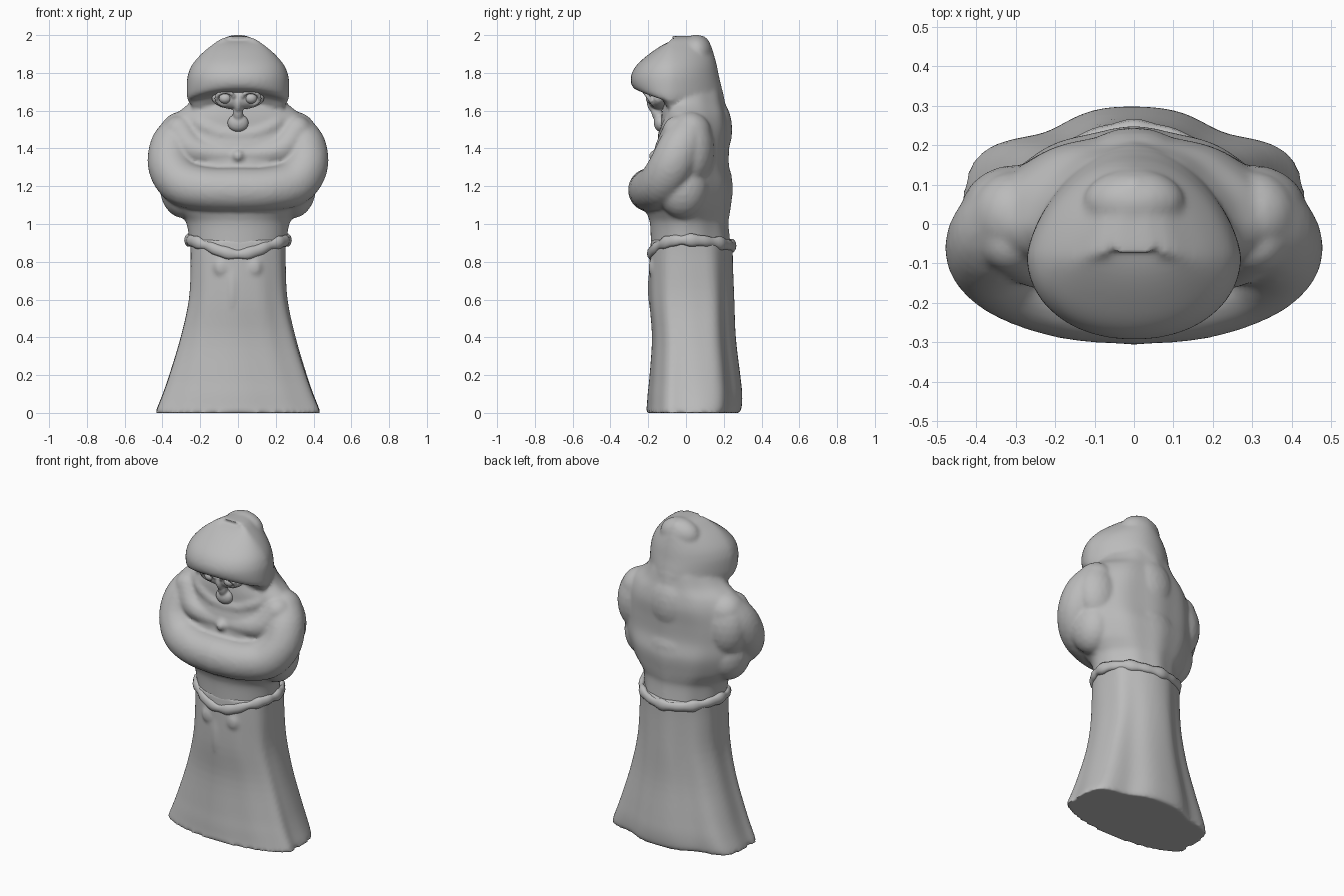
import bpy, bmesh
from math import sin, cos, pi, tau, radians
from mathutils import Vector, Matrix

if "Cube" in bpy.data.objects:
    bpy.data.objects.remove(bpy.data.objects["Cube"])

def material(name, v):
    m = bpy.data.materials.new(name)
    m.use_nodes = True
    m.diffuse_color = (v, v, v, 1)
    m.node_tree.nodes["Principled BSDF"].inputs["Base Color"].default_value = (v, v, v, 1)
    return m

stone = material("stone grey", 0.5)

# Unit sphere that is copied for every rounded form
unit = bmesh.new()
bmesh.ops.create_icosphere(unit, subdivisions=3, radius=1)
unit.verts.index_update()
ball_verts = [v.co.copy() for v in unit.verts]
ball_faces = [[v.index for v in f.verts] for f in unit.faces]
unit.free()

def ball(bm, co, size, tilt=0.0):
    size = size if isinstance(size, tuple) else (size,) * 3
    m = Matrix.Translation(co) @ Matrix.Rotation(tilt, 4, 'X') @ Matrix.Diagonal((*size, 1))
    vs = [bm.verts.new(m @ v) for v in ball_verts]
    for f in ball_faces:
        bm.faces.new([vs[i] for i in f])

def catmull(pts, steps):
    """Smoothly interpolate rows of numbers."""
    p = [Vector(q) for q in pts]
    p = [2 * p[0] - p[1]] + p + [2 * p[-1] - p[-2]]
    out = []
    for i in range(1, len(p) - 2):
        a, b, c, d = p[i - 1:i + 3]
        for k in range(steps):
            t = k / steps
            out.append(0.5 * (2 * b + (c - a) * t + (2 * a - 5 * b + 4 * c - d) * t * t
                              + (3 * b - a - 3 * c + d) * t ** 3))
    return out + [p[-2]]

def loft(bm, rows, yc=0.0, power=2.2, taper=0.0, fold=lambda t, z: 0.0,
         droop=lambda t, z: 0.0, n=96):
    """Skin oval sections given as (z, half width, front y, back y)."""
    rings = []
    for z, w, front, back in catmull(rows, 4):
        ring = []
        for i in range(n):
            t = tau * i / n
            c, s = cos(t), sin(t)
            f = 1 + fold(t, z)
            x = w * abs(c) ** (2 / power) * (1 if c > 0 else -1) * (1 - taper * max(0, s))
            depth = back - yc if s > 0 else yc - front
            y = yc + f * depth * abs(s) ** (2 / power) * (1 if s > 0 else -1)
            ring.append(bm.verts.new((x * f, y, z - droop(t, z))))
        rings.append(ring)
    for a, b in zip(rings, rings[1:]):
        for i in range(n):
            j = (i + 1) % n
            bm.faces.new((a[i], a[j], b[j], b[i]))
    bm.faces.new(rings[0][::-1])
    bm.faces.new(rings[-1])

def roll(bm, pts, steps=5):
    """Thick cloth roll along points (x, y, z, radius), mirrored in x."""
    for q in catmull(pts, steps):
        for side in (1, -1):
            ball(bm, (side * q[0], q[1], q[2]), q[3])

def finish(bm, name):
    mesh = bpy.data.meshes.new(name)
    bm.to_mesh(mesh)
    bm.free()
    ob = bpy.data.objects.new(name, mesh)
    bpy.context.collection.objects.link(ob)
    mesh.materials.append(stone)
    bpy.ops.object.select_all(action='DESELECT')
    ob.select_set(True)
    bpy.context.view_layer.objects.active = ob
    bpy.ops.object.shade_smooth_by_angle(angle=radians(50))
    return ob

def blend(ob, voxel, rounds):
    m = ob.modifiers.new("blend", 'REMESH')
    m.mode, m.voxel_size, m.use_smooth_shade = 'VOXEL', voxel, True
    m = ob.modifiers.new("soften", 'SMOOTH')
    m.factor, m.iterations = 0.5, rounds

# Skirt with folds that deepen towards the hem
def skirt_fold(t, z):
    depth = max(0.0, 1 - z / 1.1)
    broad = (0.014 + 0.042 * depth) * (0.6 + 0.4 * sin(t)) * (cos(6 * (t - pi / 2)) - 0.5)
    return broad + 0.01 * min(1, depth * 2) * sin(11 * t + 2 * z)

bm = bmesh.new()
loft(bm, [(0, .455, -.21, .28), (.03, .445, -.205, .29), (.1, .415, -.2, .293),
          (.2, .378, -.19, .283), (.4, .314, -.178, .26), (.6, .268, -.192, .252),
          (.8, .257, -.192, .245), (.92, .258, -.185, .245)], fold=skirt_fold, power=2.3)
# Hanging belt ends pressed into the cloth
for x in (-.085, .085):
    ball(bm, (x, -.17, .77), (.045, .028, .055))
ball(bm, (-.03, -.175, .66), (.03, .028, .14))
blend(finish(bm, "skirt"), .012, 4)

# Rope belt dipping to the front
bm = bmesh.new()
n, k = 96, 10
rings = []
for i in range(n):
    t = tau * i / n
    s = sin(t)
    z = .915 - .03 * s * s - (.045 * (-s) ** 5 if s < 0 else 0)
    r = .02 + .003 * sin(9 * t) + .002 * sin(17 * t)
    centre = Vector((.262 * cos(t), (.242 if s > 0 else .188) * s, z))
    out = Vector((cos(t), s, 0))
    rings.append([bm.verts.new(centre + out * r * cos(tau * j / k)
                  + Vector((0, 0, r * 1.5 * sin(tau * j / k)))) for j in range(k)])
for i in range(n):
    a, b = rings[i], rings[(i + 1) % n]
    for j in range(k):
        bm.faces.new((a[j], b[j], b[(j + 1) % k], a[(j + 1) % k]))
finish(bm, "belt")

# Upper robe: torso, sleeves, cowl and hood blended together
def back_fold(t, z):
    return 0.014 * sin(t) * cos(10 * (t - pi / 2)) if sin(t) > 0 else 0.0

def brim_arch(t, z):
    return 0.045 * cos(t) ** 2 * min(1.0, max(0.0, (1.78 - z) / 0.08))

bm = bmesh.new()
loft(bm, [(.87, .252, -.185, .235), (1.0, .272, -.19, .222), (1.05, .305, -.205, .228),
          (1.1, .345, -.22, .235), (1.2, .385, -.21, .245), (1.3, .41, -.175, .225),
          (1.4, .41, -.16, .225), (1.5, .385, -.135, .232), (1.57, .345, -.13, .222),
          (1.63, .27, -.12, .207), (1.7, .22, -.1, .193)],
     yc=.0, power=2.0, taper=.1, fold=back_fold)
roll(bm, [(.3, .02, 1.48, .115), (.35, -.03, 1.40, .12), (.355, -.08, 1.30, .12),
          (.29, -.13, 1.215, .122), (.16, -.178, 1.185, .116), (0, -.19, 1.18, .118)])
roll(bm, [(.24, 0, 1.58, .055), (.2, -.07, 1.53, .05), (.1, -.1, 1.48, .045), (0, -.108, 1.465, .043)])
roll(bm, [(.31, -.04, 1.49, .085), (.24, -.09, 1.4, .075), (.12, -.105, 1.37, .065), (0, -.11, 1.365, .06)])
for side in (1, -1):
    ball(bm, (side * .3, .03, 1.39), (.14, .12, .19))
    ball(bm, (side * .29, -.02, 1.2), (.125, .14, .17))
ball(bm, (0, -.165, 1.36), .032)
# Bunched cloth behind the shoulders
ball(bm, (0, .15, 1.5), (.14, .095, .17))
ball(bm, (0, .14, 1.22), (.17, .105, .15))
loft(bm, [(1.655, .235, -.12, .2), (1.69, .26, -.16, .197), (1.705, .268, -.25, .192),
          (1.73, .272, -.285, .187), (1.78, .268, -.292, .175), (1.84, .245, -.262, .163),
          (1.9, .195, -.195, .147), (1.95, .135, -.12, .13), (1.98, .09, -.045, .115),
          (1.995, .04, .02, .095)], yc=-.08, power=2.1, taper=.2, droop=brim_arch)
# Raised crown at the back of the hood
ball(bm, (0, .055, 1.905), (.13, .085, .098))
blend(finish(bm, "upper_robe"), .012, 4)

# Masked face: goggle rims, nose and long hanging chin, leaning back below
bm = bmesh.new()
ball(bm, (0, -.145, 1.665), (.14, .06, .06), .5)
for side in (1, -1):
    for i in range(16):
        t = tau * i / 16
        dz = .034 * sin(t)
        ball(bm, (side * (.068 + .046 * cos(t)), -.195 - dz * .7, 1.665 + dz), .012)
ball(bm, (0, -.175, 1.63), (.022, .03, .05), .4)
ball(bm, (0, -.15, 1.58), (.028, .03, .055), .4)
ball(bm, (0, -.135, 1.535), (.056, .035, .048))
blend(finish(bm, "face_mask"), .006, 3)

# Eyes
bm = bmesh.new()
for x in (-.068, .068):
    ball(bm, (x, -.185, 1.665), (.033, .028, .028))
finish(bm, "eyes")
